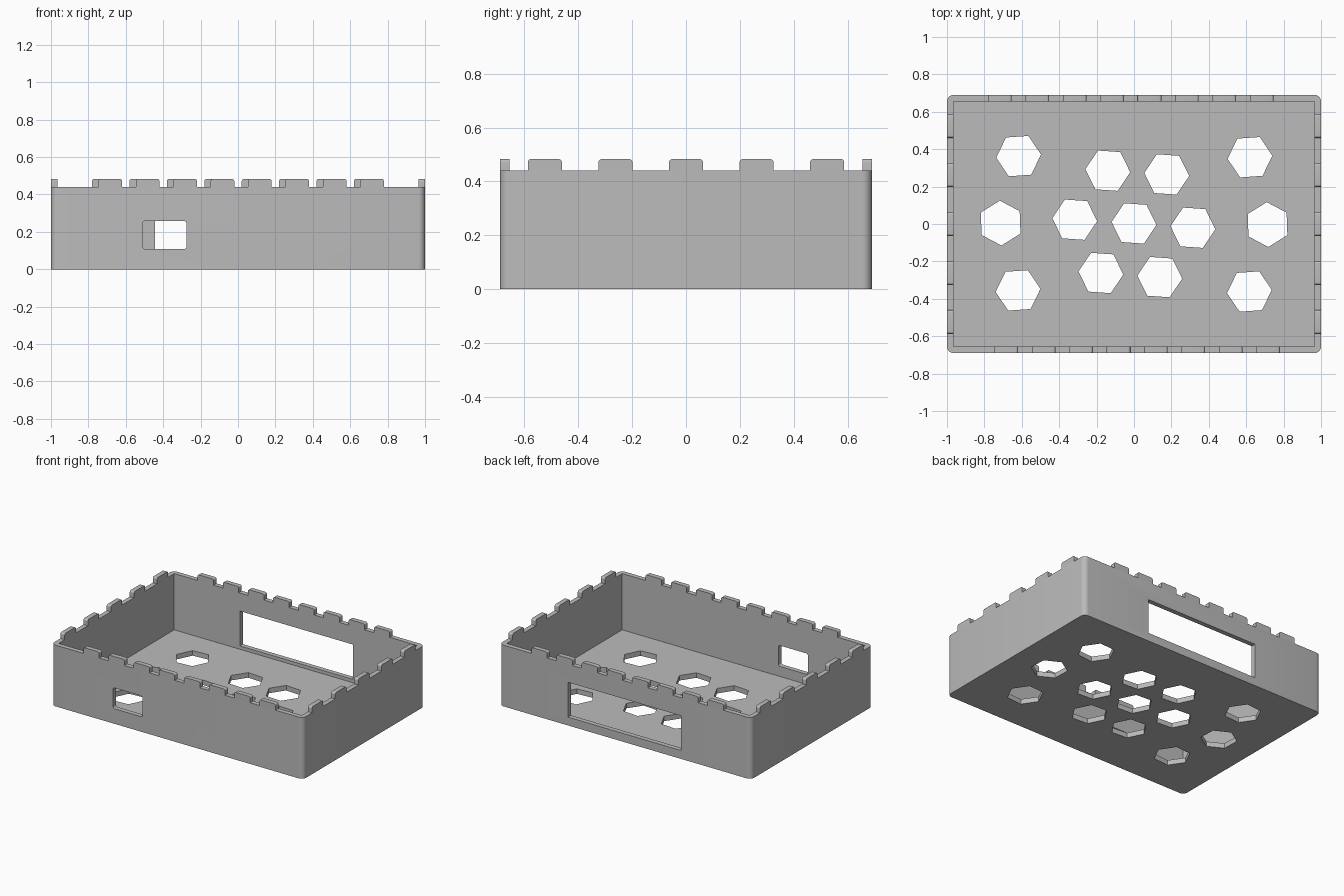
import bpy, bmesh
from math import sin, cos, pi, radians

cube = bpy.data.objects.get("Cube")
if cube:
    bpy.data.objects.remove(cube, do_unlink=True)

HX, HY = 1.0, 0.69        # half length and half width
WALL, FLOOR = 0.034, 0.036
RIM, TOP = 0.44, 0.483    # wall height and tab height

grey = bpy.data.materials.new("plain grey")
grey.use_nodes = True
grey.diffuse_color = (0.5, 0.5, 0.5, 1)
grey.node_tree.nodes["Principled BSDF"].inputs["Base Color"].default_value = (0.5, 0.5, 0.5, 1)

# How an outline point (a, b) and a height h map to space
PLANES = {
    "xy": lambda a, b, h: (a, b, h),
    "xz": lambda a, b, h: (a, h, b),
    "yz": lambda a, b, h: (h, a, b),
}


def rounded(a0, a1, b0, b1, low=0, high=0, steps=6):
    """Rectangle outline with separate radii for the low and high corners."""
    corners = [(a1, b1, high, -1, -1), (a0, b1, high, 1, -1),
               (a0, b0, low, 1, 1), (a1, b0, low, -1, 1)]
    pts = []
    for i, (a, b, r, sa, sb) in enumerate(corners):
        n = steps if r else 0
        for k in range(n + 1):
            t = pi / 2 * (i + k / max(n, 1))
            pts.append((a + sa * r + r * cos(t), b + sb * r + r * sin(t)))
    return pts


def prisms(name, outlines, plane, lo, hi):
    """One object holding a straight extrusion of every outline."""
    bm = bmesh.new()
    for pts in outlines:
        face = bm.faces.new([bm.verts.new(PLANES[plane](a, b, lo)) for a, b in pts])
        ext = bmesh.ops.extrude_face_region(bm, geom=[face])
        shift = PLANES[plane](0, 0, hi - lo)
        bmesh.ops.translate(bm, vec=shift,
                            verts=[v for v in ext["geom"] if isinstance(v, bmesh.types.BMVert)])
    bmesh.ops.recalc_face_normals(bm, faces=bm.faces)
    mesh = bpy.data.meshes.new(name)
    bm.to_mesh(mesh)
    bm.free()
    mesh.materials.append(grey)
    obj = bpy.data.objects.new(name, mesh)
    bpy.context.collection.objects.link(obj)
    return obj


def activate(obj):
    bpy.ops.object.select_all(action="DESELECT")
    obj.select_set(True)
    bpy.context.view_layer.objects.active = obj


def cut(obj, cutter):
    cutter.hide_render = True
    mod = obj.modifiers.new("cut", "BOOLEAN")
    mod.operation, mod.solver, mod.object = "DIFFERENCE", "EXACT", cutter
    activate(obj)
    bpy.ops.object.modifier_apply(modifier=mod.name)
    bpy.data.objects.remove(cutter, do_unlink=True)


def hexagon(x, y, turn):
    return [(x + 0.12 * cos(radians(turn + 60 * k)),
             y + 0.12 * sin(radians(turn + 60 * k))) for k in range(6)]


# Open tray with rounded upright corners
tray = prisms("tray", [rounded(-HX, HX, -HY, HY, 0.035, 0.035)], "xy", 0, RIM)
cut(tray, prisms("cavity", [rounded(WALL - HX, HX - WALL, WALL - HY, HY - WALL)],
                 "xy", FLOOR, 1))

# Hexagonal floor holes: middle cluster, corners, then the two ends
middle = [(-0.14, 0.285), (0.175, 0.265), (-0.317, 0.023), (0, 0.003),
          (0.315, -0.02), (-0.177, -0.262), (0.138, -0.284)]
corner = [(-0.617, 0.363), (0.62, 0.357), (-0.62, -0.355), (0.617, -0.361)]
ends = [(-0.713, 0.005), (0.714, -0.003)]
holes = [hexagon(x, y, turn) for group, turn in ((middle, -4), (corner, 4), (ends, 32))
         for x, y in group]
cut(tray, prisms("floor_holes", holes, "xy", -0.1, 0.1))

# Small rounded front opening and long back opening
cut(tray, prisms("front_opening", [rounded(-0.51, -0.275, 0.108, 0.258, 0.014, 0.014)],
                 "xz", -0.8, -0.6))
cut(tray, prisms("back_opening", [rounded(-0.445, 0.455, 0.06, 0.31)], "xz", 0.6, 0.8))


# Rows of locking tabs on the rim
def tab_row(name, centres, plane, lo, hi):
    return prisms(name, [rounded(c - 0.063, c + 0.063, RIM, TOP, 0, 0.012)
                         for c in centres], plane, lo, hi)


long_row = [-0.7 + 0.2 * k for k in range(8)]
short_row = [0.262 * k for k in range(-2, 3)]
parts = [
    tray,
    tab_row("front_tabs", [c + 0.017 for c in long_row], "xz", -HY, WALL - HY),
    tab_row("back_tabs", [c - 0.017 for c in long_row], "xz", HY - WALL, HY),
    tab_row("left_tabs", short_row, "yz", HX - WALL, HX),
    tab_row("right_tabs", short_row, "yz", -HX, WALL - HX),
]
for part in parts:
    activate(part)
    bpy.ops.object.shade_smooth_by_angle(angle=radians(30))
